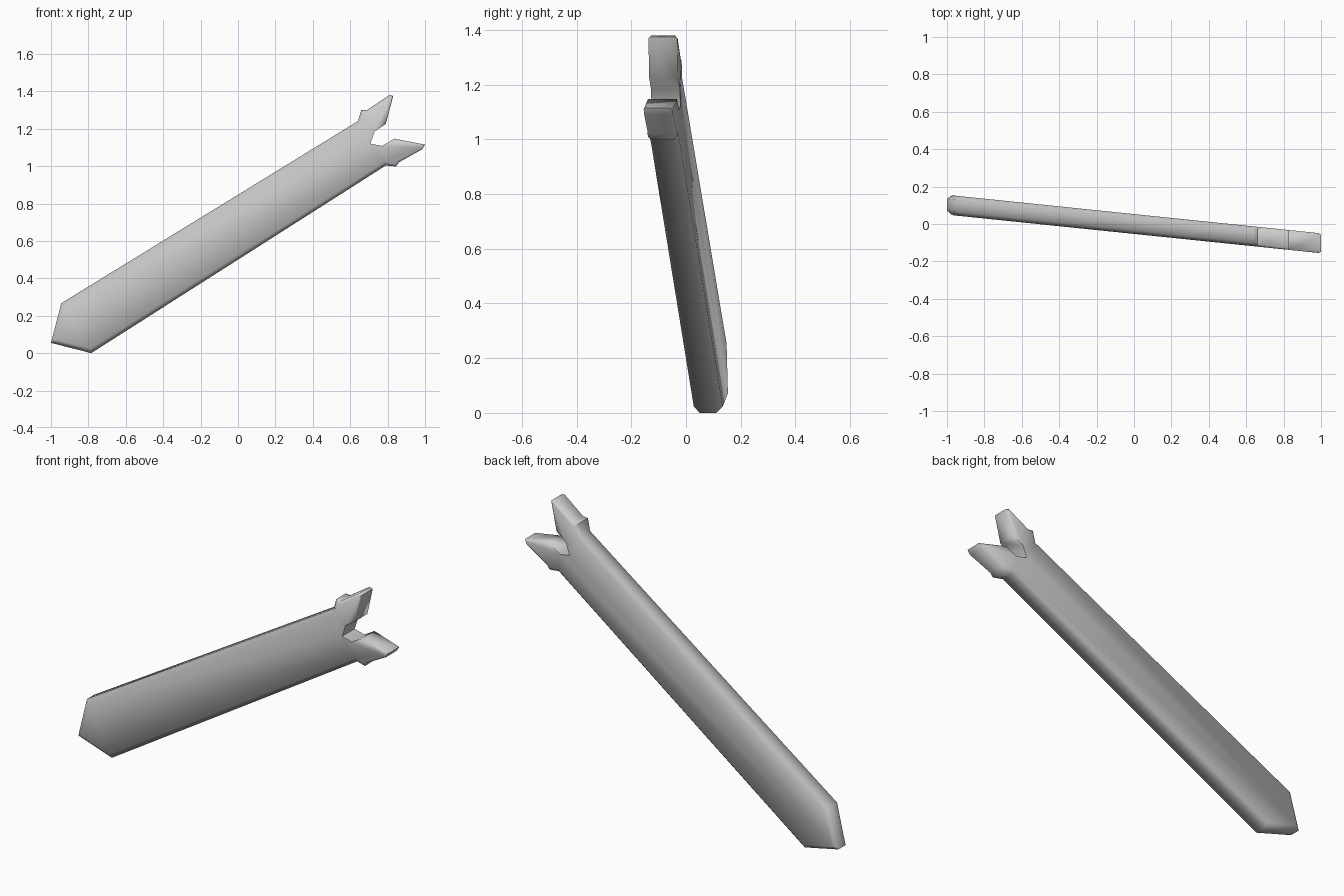
import bpy, bmesh, math
from mathutils import Vector

if "Cube" in bpy.data.objects:
    bpy.data.objects.remove(bpy.data.objects["Cube"])

HALF = 0.053    # half thickness of the plank
SLOPE = -0.103  # sideways lean along its length

# Outline, clockwise from the front: x, z, chamfer width
OUTLINE = [
    (-1.00, 0.055, 0.022), (-0.945, 0.267, 0.022),            # pointed foot
    (0.64, 1.24, 0.02), (0.66, 1.30, 0.012), (0.69, 1.30, 0.012),  # upper knob
    (0.81, 1.38, 0.01), (0.83, 1.375, 0.008),                 # upper prong tip
    (0.79, 1.225, 0.0), (0.73, 1.185, 0.0), (0.708, 1.12, 0.0),    # notch
    (0.77, 1.108, 0.0), (0.835, 1.147, 0.0),
    (1.00, 1.115, 0.008), (0.985, 1.09, 0.008),               # lower prong tip
    (0.86, 1.02, 0.012), (0.845, 0.998, 0.012), (0.79, 1.003, 0.02),  # lower knob
    (-0.785, 0.0, 0.022),
]

mat = bpy.data.materials.new("plain grey")
mat.diffuse_color = (0.6, 0.6, 0.6, 1)
mat.use_nodes = True
mat.node_tree.nodes["Principled BSDF"].inputs["Base Color"].default_value = mat.diffuse_color


def inset_point(i):
    """Move an outline corner inward by its own chamfer width."""
    n = len(OUTLINE)
    p, a, b = (Vector(OUTLINE[k % n][:2]) for k in (i, i - 1, i + 1))
    d1, d2 = (p - a).normalized(), (b - p).normalized()
    n1, n2 = Vector((d1.y, -d1.x)), Vector((d2.y, -d2.x))
    return p + (n1 + n2) * (OUTLINE[i][2] / max(0.5, 1 + n1.dot(n2)))


bm = bmesh.new()


def ring(side, inner):
    verts = []
    for i, (x, z, c) in enumerate(OUTLINE):
        depth = HALF
        if inner:
            x, z = inset_point(i)
        else:
            depth -= c
        verts.append(bm.verts.new((x, SLOPE * x + side * depth, z)))
    return verts


# Front face, chamfers, rim and back face
rings = [ring(-1, True), ring(-1, False), ring(1, False), ring(1, True)]
for a, b in zip(rings, rings[1:]):
    for i in range(len(a)):
        j = (i + 1) % len(a)
        bm.faces.new((a[i], a[j], b[j], b[i]))
bm.faces.new(rings[0])
bm.faces.new(rings[-1][::-1])
bmesh.ops.remove_doubles(bm, verts=bm.verts, dist=1e-4)
bmesh.ops.recalc_face_normals(bm, faces=bm.faces)

mesh = bpy.data.meshes.new("forked_plank")
bm.to_mesh(mesh)
bm.free()
mesh.materials.append(mat)
plank = bpy.data.objects.new("forked_plank", mesh)
bpy.context.collection.objects.link(plank)
bpy.context.view_layer.objects.active = plank
plank.select_set(True)
bpy.ops.object.shade_smooth_by_angle(angle=math.radians(50))
